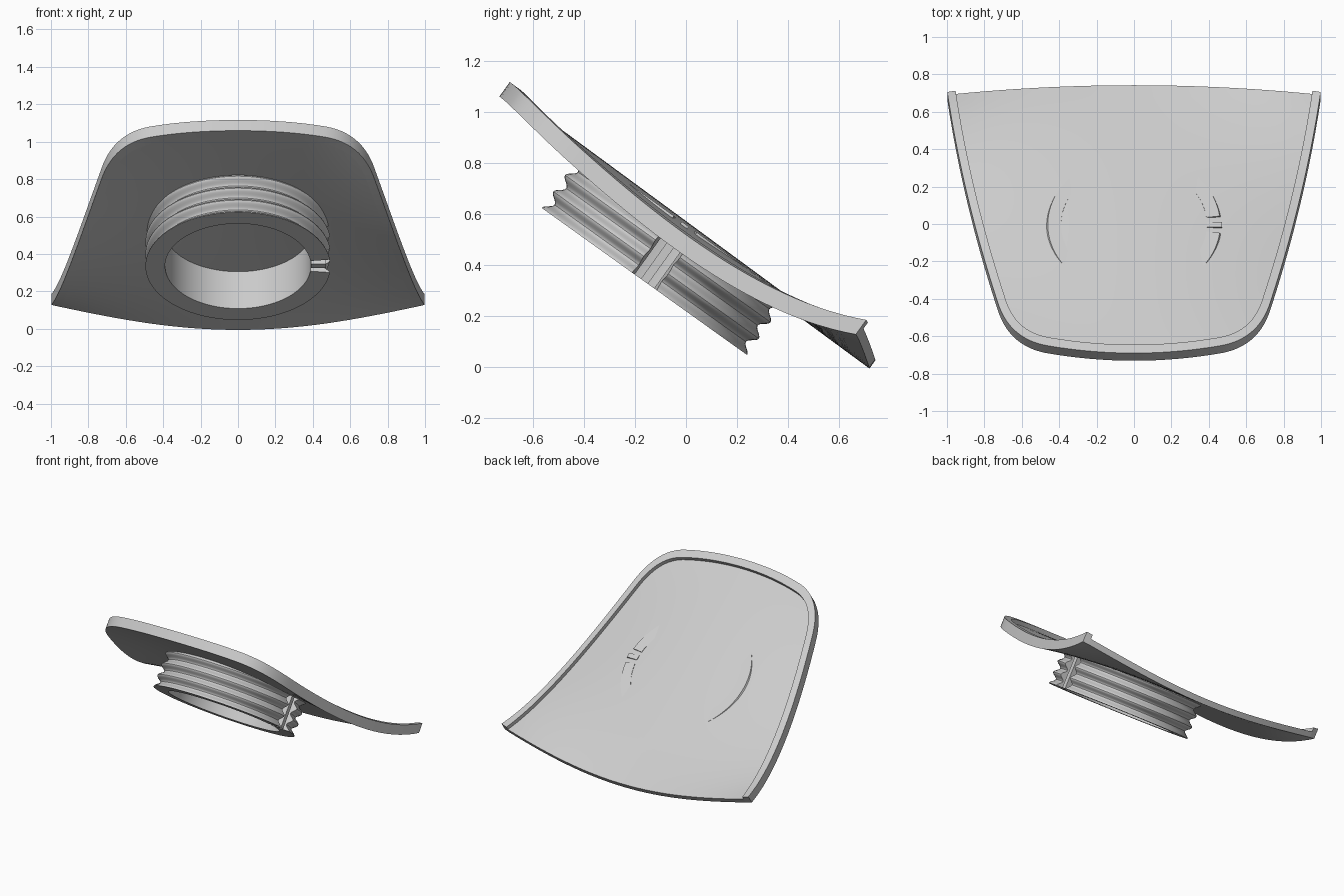
import bpy, bmesh, math
from mathutils import Vector, Matrix
from mathutils.geometry import interpolate_bezier

cube = bpy.data.objects.get("Cube")
if cube:
    bpy.data.objects.remove(cube)

grey = bpy.data.materials.new("plain_grey")
grey.use_nodes = True
grey.diffuse_color = (0.6, 0.6, 0.6, 1)
grey.node_tree.nodes["Principled BSDF"].inputs["Base Color"].default_value = (0.6, 0.6, 0.6, 1)

TILT = math.radians(35.6)
NORMAL = Vector((0, math.sin(TILT), math.cos(TILT)))


def finish(name, bm):
    bmesh.ops.remove_doubles(bm, verts=bm.verts, dist=0.0002)
    bmesh.ops.recalc_face_normals(bm, faces=bm.faces)
    mesh = bpy.data.meshes.new(name)
    bm.to_mesh(mesh)
    bm.free()
    mesh.materials.append(grey)
    obj = bpy.data.objects.new(name, mesh)
    bpy.context.collection.objects.link(obj)
    bpy.ops.object.select_all(action='DESELECT')
    obj.select_set(True)
    bpy.context.view_layer.objects.active = obj
    bpy.ops.object.shade_smooth_by_angle(angle=math.radians(35))
    return obj


def half_width(y):
    return 0.863 + 0.256 * y - 0.079 * y * y


def underside(x, y):
    """Straight down the middle, sagging into a curve along the sides."""
    sag = -0.09 + 0.04 * y + 0.293 * y**2 + 0.096 * y**3
    return Vector((x, y, 0.522 - 0.735 * y + sag * (x / half_width(y))**2))


def slab(name, rows, height):
    """Closed slab over a grid of (x, y) points, thickened along the tilt."""
    bm = bmesh.new()
    low = [[bm.verts.new(underside(*p)) for p in row] for row in rows]
    high = [[bm.verts.new(v.co + NORMAL * height) for v in row] for row in low]
    for g in (low, high):
        for a, b in zip(g, g[1:]):
            for j in range(len(a) - 1):
                bm.faces.new((a[j], a[j + 1], b[j + 1], b[j]))

    def border(g):
        return (g[0] + [r[-1] for r in g[1:]] + g[-1][-2::-1]
                + [r[0] for r in g[-2:0:-1]])
    lo, hi = border(low), border(high)
    for i in range(len(lo)):
        bm.faces.new((lo[i - 1], lo[i], hi[i], hi[i - 1]))
    return finish(name, bm)


# Half outline from the back corner to the front centre
BACK, CORNER = 0.665, -0.45
outer = []
for i in range(24):
    y = BACK + (CORNER - BACK) * i / 24
    outer.append(Vector((half_width(y), y)))
bend = interpolate_bezier(Vector((half_width(CORNER), CORNER, 0)), Vector((0.69, -0.59, 0)),
                          Vector((0.6, -0.665, 0)), Vector((0.47, -0.69, 0)), 14)
outer += [v.to_2d() for v in bend]
for i in range(1, 9):
    x = 0.47 * (1 - i / 8)
    outer.append(Vector((x, -0.731 + 0.041 * (x / 0.47)**2)))

# Inner edge of the rim
inner = []
for i, p in enumerate(outer):
    t = (outer[min(i + 1, len(outer) - 1)] - outer[max(i - 1, 0)]).normalized()
    inner.append(p + Vector((t.y, -t.x)) * 0.045)
inner[-1].x = 0

# Raised rim along the sides and front
strip = [(o, i) for o, i in zip(outer, inner)]
strip += [(Vector((-o.x, o.y)), Vector((-i.x, i.y))) for o, i in strip[-2::-1]]
slab("rim", strip, 0.07)

# Curved panel, with a bowed back edge
COLS = 32
rows = []
for p in inner:
    bow = 0.045 * max(0, (p.y - 0.3) / (BACK - 0.3))**2
    us = [2 * j / COLS - 1 for j in range(COLS + 1)]
    rows.append([(u * p.x, p.y + bow * (1 - u * u)) for u in us])
slab("panel", rows, 0.04)

# Ribbed collar under the panel, split by a slot on one side
LENGTH, BORE, RIDGES = 0.276, 0.39, 3.5
place = Matrix.Translation((-0.163, 0.335, 0)) @ Matrix.Rotation(-TILT, 4, 'X')
place = Matrix.Translation((0, -0.163, 0.335)) @ Matrix.Rotation(-TILT, 4, 'X')
profile = [(BORE, 0)]
for i in range(43):
    f = i / 42
    profile.append((0.478 + 0.017 * math.cos(math.tau * RIDGES * f), LENGTH * f))
profile.append((BORE, LENGTH))

bm = bmesh.new()
STEPS, GAP = 112, 0.12
loops = []
for s in range(STEPS + 1):
    a = GAP + (math.tau - 2 * GAP) * s / STEPS
    loops.append([bm.verts.new((r * math.cos(a), r * math.sin(a), t)) for r, t in profile])
for a, b in zip(loops, loops[1:]):
    for j in range(len(profile)):
        bm.faces.new((a[j - 1], a[j], b[j], b[j - 1]))
bm.faces.new(loops[0])
bm.faces.new(loops[-1])
bm.transform(place)
finish("ribbed_collar", bm)

# Key rib standing in the slot
bm = bmesh.new()
bmesh.ops.create_cube(bm, size=1, matrix=place @ Matrix.Translation((0.43, 0, LENGTH / 2))
                      @ Matrix.Diagonal((0.08, 0.034, LENGTH, 1)))
finish("key_rib", bm)
